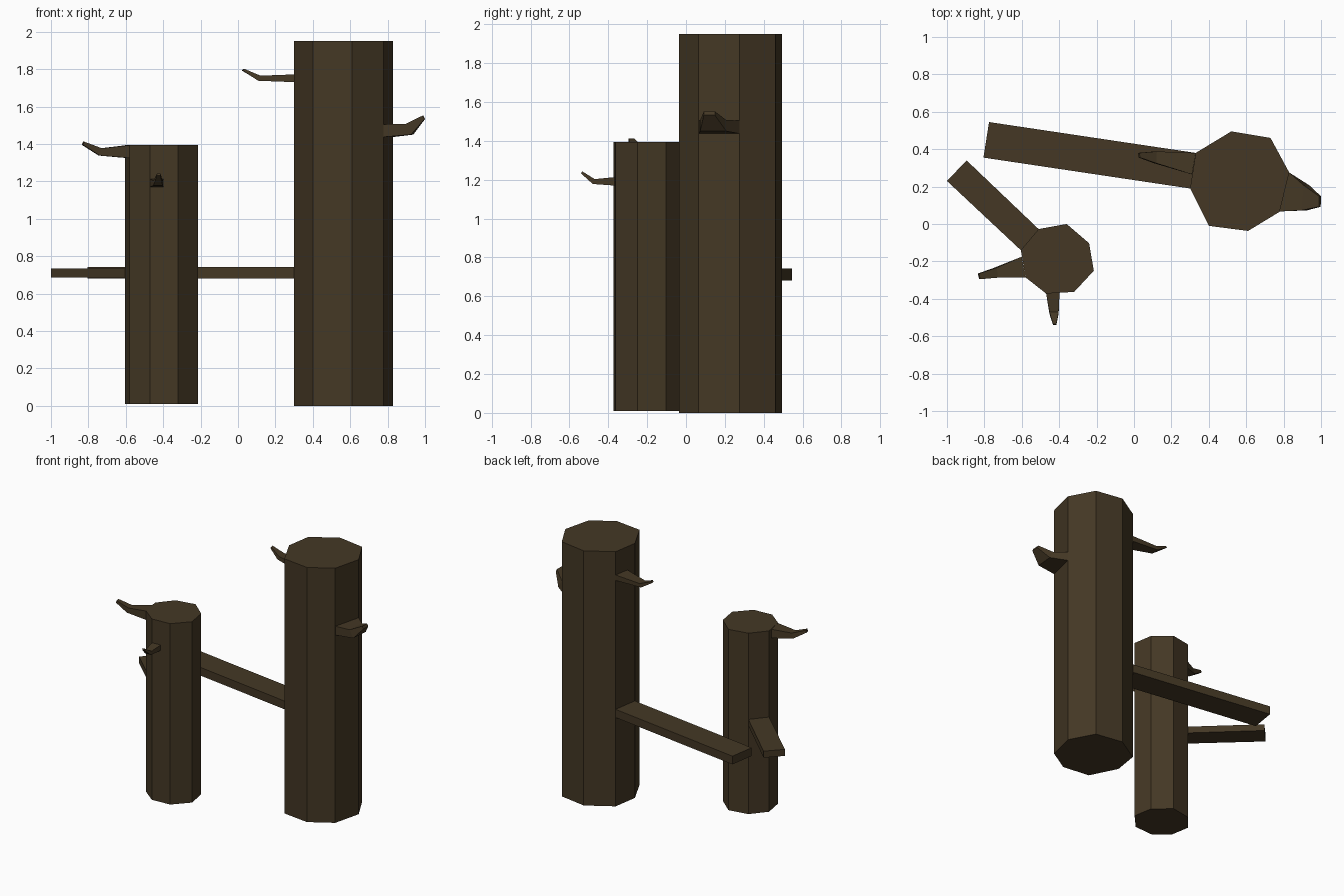
import bpy, bmesh

bark = bpy.data.materials.new("dark brown wood")
bark.diffuse_color = (0.058, 0.039, 0.018, 1)


def loft(name, rings):
    """Skin matching rings of points and cap both ends."""
    bm = bmesh.new()
    loops = [[bm.verts.new(p) for p in ring] for ring in rings]
    n = len(loops[0])
    for a, b in zip(loops, loops[1:]):
        for i in range(n):
            j = (i + 1) % n
            bm.faces.new((a[i], a[j], b[j], b[i]))
    bm.faces.new(loops[0])
    bm.faces.new(loops[-1])
    bmesh.ops.recalc_face_normals(bm, faces=bm.faces)
    me = bpy.data.meshes.new(name)
    bm.to_mesh(me)
    bm.free()
    me.materials.append(bark)
    ob = bpy.data.objects.new(name, me)
    bpy.context.collection.objects.link(ob)
    return ob


def prism(name, outline, z0, z1):
    loft(name, [[(x, y, z) for x, y in outline] for z in (z0, z1)])


def stub(name, sections):
    """Tapered bent branch; each section is two side points, then the z of its
    lower and upper edges, with an inward shift (dx, dy) for the upper edge."""
    rings = []
    for (ax, ay), (bx, by), lo, hi, (dx, dy) in sections:
        rings.append([(ax, ay, lo), (bx, by, lo),
                      (bx + dx, by + dy, hi), (ax + dx, ay + dy, hi)])
    loft(name, rings)


# Octagonal posts
prism("tall_post", [(0.83, 0.275), (0.73, 0.46), (0.52, 0.495), (0.33, 0.38),
                    (0.30, 0.19), (0.40, -0.01), (0.61, -0.037), (0.778, 0.065)], 0, 1.95)
prism("short_post", [(-0.36, 0.0), (-0.24, -0.103), (-0.215, -0.25), (-0.32, -0.363),
                     (-0.47, -0.372), (-0.58, -0.285), (-0.605, -0.14), (-0.51, -0.027)],
      0.01, 1.395)

# Rails
prism("long_rail", [(-0.775, 0.545), (-0.805, 0.355), (0.30, 0.19), (0.33, 0.38)], 0.68, 0.743)
prism("short_rail", [(-0.895, 0.34), (-1.0, 0.23), (-0.605, -0.14), (-0.51, -0.027)], 0.685, 0.735)

# Branch stubs
stub("tall_post_right_stub", [
    ((0.83, 0.275), (0.775, 0.067), 1.437, 1.505, (0, 0)),
    ((0.937, 0.207), (0.925, 0.073), 1.45, 1.507, (-0.03, 0.0)),
    ((1.0, 0.148), (0.998, 0.092), 1.533, 1.552, (-0.01, 0))])
stub("tall_post_left_stub", [
    ((0.33, 0.38), (0.31, 0.265), 1.73, 1.772, (0, 0)),
    ((0.11, 0.388), (0.107, 0.325), 1.738, 1.765, (0.012, 0)),
    ((0.02, 0.38), (0.025, 0.355), 1.793, 1.802, (0.008, 0))])
stub("short_post_left_stub", [
    ((-0.60, -0.175), (-0.58, -0.285), 1.325, 1.393, (0, 0)),
    ((-0.745, -0.233), (-0.74, -0.287), 1.338, 1.377, (0.012, 0)),
    ((-0.835, -0.265), (-0.828, -0.295), 1.395, 1.412, (0.006, 0))])
stub("short_post_front_stub", [
    ((-0.47, -0.37), (-0.398, -0.366), 1.17, 1.213, (0, 0)),
    ((-0.452, -0.48), (-0.403, -0.48), 1.178, 1.203, (0, 0.01)),
    ((-0.433, -0.54), (-0.415, -0.54), 1.232, 1.243, (0, 0.006))])
